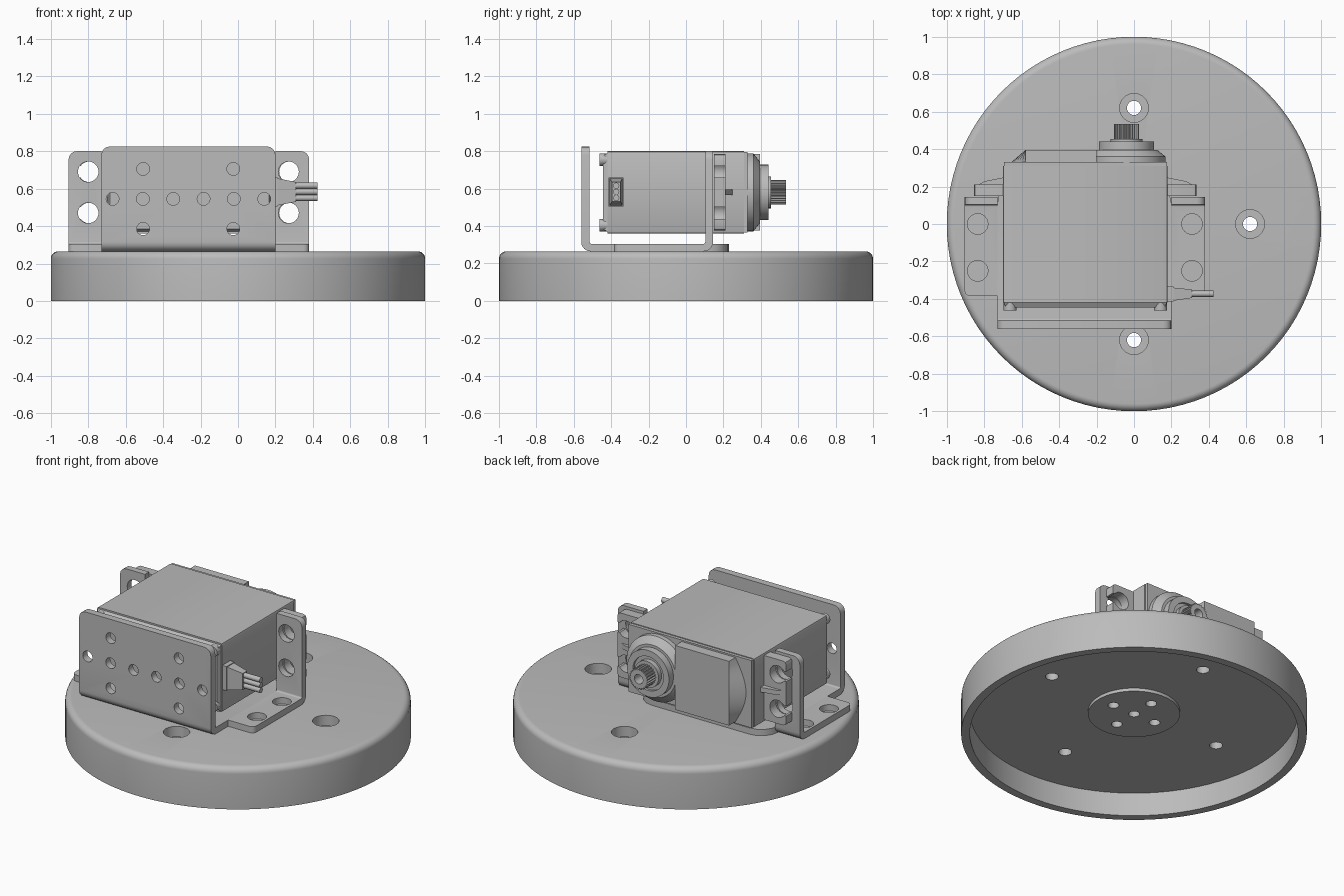
import bpy, bmesh, math
from mathutils import Vector

if "Cube" in bpy.data.objects:
    bpy.data.objects.remove(bpy.data.objects["Cube"])

grey = bpy.data.materials.new("plain grey")
grey.use_nodes = True
GREY = (0.5, 0.5, 0.5, 1)
grey.diffuse_color = GREY
grey.node_tree.nodes["Principled BSDF"].inputs["Base Color"].default_value = GREY


def circle(u, v, r, n=24):
    return [(u + r * math.cos(math.tau * i / n), v + r * math.sin(math.tau * i / n)) for i in range(n)]


def rect(u0, u1, v0, v1):
    return [(u0, v0), (u1, v0), (u1, v1), (u0, v1)]


def arc(u, v, r, start, end, n=6):
    angles = [math.radians(start + (end - start) * i / n) for i in range(n + 1)]
    return [(u + r * math.cos(a), v + r * math.sin(a)) for a in angles]


def prism(bm, axis, a, b, pts, pts2=None):
    """Extrude an outline along an axis from a to b, or loft it into a second one."""
    def place(p, d):
        return {"x": (d, p[0], p[1]), "y": (p[0], d, p[1]), "z": (p[0], p[1], d)}[axis]
    lo = [bm.verts.new(place(p, a)) for p in pts]
    hi = [bm.verts.new(place(p, b)) for p in pts2 or pts]
    faces = [bm.faces.new(lo), bm.faces.new(hi)]
    for i in range(len(lo)):
        j = (i + 1) % len(lo)
        faces.append(bm.faces.new((lo[i], lo[j], hi[j], hi[i])))
    bmesh.ops.recalc_face_normals(bm, faces=faces)


def bevel(bm, direction, test, size, segments=4):
    """Round the edges that run along a direction and whose midpoint passes a test."""
    d = Vector(direction)
    edges = []
    for e in bm.edges:
        run = e.verts[1].co - e.verts[0].co
        if abs(run.normalized().dot(d)) > 0.99 and test((e.verts[0].co + e.verts[1].co) / 2):
            edges.append(e)
    bmesh.ops.bevel(bm, geom=edges, offset=size, segments=segments, affect="EDGES", profile=0.5)


def make(name, bm, cutter=None):
    def to_object(label, mesh_data):
        mesh = bpy.data.meshes.new(label)
        mesh_data.to_mesh(mesh)
        mesh_data.free()
        obj = bpy.data.objects.new(label, mesh)
        bpy.context.scene.collection.objects.link(obj)
        return obj
    obj = to_object(name, bm)
    obj.data.materials.append(grey)
    bpy.ops.object.select_all(action="DESELECT")
    obj.select_set(True)
    bpy.context.view_layer.objects.active = obj
    if cutter:
        tool = to_object(name + "_cutter", cutter)
        tool.hide_render = True
        mod = obj.modifiers.new("holes", "BOOLEAN")
        mod.operation, mod.solver, mod.object = "DIFFERENCE", "EXACT", tool
        bpy.ops.object.modifier_apply(modifier="holes")
        bpy.data.objects.remove(tool)
    bpy.ops.object.shade_smooth_by_angle(angle=math.radians(30))
    return obj


def lathe(bm, profile, steps=96):
    verts = [bm.verts.new((r, 0, z)) for r, z in profile]
    edges = [bm.edges.new(pair) for pair in zip(verts, verts[1:])]
    bmesh.ops.spin(bm, geom=verts + edges, cent=(0, 0, 0), axis=(0, 0, 1),
                   angle=math.tau, steps=steps, use_duplicate=False)
    bmesh.ops.remove_doubles(bm, verts=bm.verts, dist=0.0001)
    bmesh.ops.recalc_face_normals(bm, faces=bm.faces)


# Hollow round base with a low boss underneath
bm, cut = bmesh.new(), bmesh.new()
lathe(bm, [(0, 0.13), (0.266, 0.13), (0.266, 0.15), (0.95, 0.15), (0.95, 0), (1, 0)]
      + arc(0.96, 0.225, 0.04, 0, 90) + [(0, 0.265)])
for x, y in ((1, 0), (-1, 0), (0, 1), (0, -1)):
    # counterbored mounting hole: stepped outline lofted in two pieces
    hole = bmesh.new()
    lathe(hole, [(0, 0.1), (0.038, 0.1), (0.038, 0.2), (0.077, 0.2), (0.077, 0.3), (0, 0.3)], 32)
    bmesh.ops.translate(hole, verts=hole.verts, vec=(0.62 * x, 0.62 * y, 0))
    temp = bpy.data.meshes.new("hole")
    hole.to_mesh(temp)
    hole.free()
    cut.from_mesh(temp)
    bpy.data.meshes.remove(temp)
    prism(cut, "z", 0.1, 0.22, circle(0.155 * x, 0.155 * y, 0.032))
prism(cut, "z", 0.1, 0.22, circle(0, 0, 0.032))
make("round_base", bm, cut)

# Bracket: front plate and floor bent from one sheet
CX, CZ = -0.26, 0.58
bm, cut = bmesh.new(), bmesh.new()
prism(bm, "x", -0.73, 0.20, [(-0.56, 0.825)] + arc(-0.51, 0.315, 0.05, 180, 270)
      + [(0.23, 0.265), (0.23, 0.305)] + arc(-0.505, 0.315, 0.01, 270, 180) + [(-0.515, 0.825)])
bevel(bm, (0, 1, 0), lambda p: p.z > 0.8, 0.045)
bevel(bm, (0, 0, 1), lambda p: p.y > 0.2, 0.12)
for i in range(6):
    prism(cut, "y", -0.7, -0.48, circle(-0.67 + 0.162 * i, 0.545, 0.034))
for x in (-0.507, -0.025):
    for z in (0.385, 0.705):
        prism(cut, "y", -0.7, -0.48, circle(x, z, 0.034))
make("bracket_front_plate", bm, cut)

# Bracket side wings carrying the servo ears
for side, x0, x1, hole_x, floor_x in (("left", 0.20, 0.38, 0.27, 0.31), ("right", -0.905, -0.73, -0.8, -0.835)):
    bm, cut = bmesh.new(), bmesh.new()
    prism(bm, "x", x0, x1, [(-0.385, 0.265)] + arc(0.095, 0.315, 0.05, 270, 360)
          + [(0.145, 0.80), (0.103, 0.80)] + arc(0.093, 0.315, 0.01, 0, -90) + [(-0.385, 0.305)])
    outer = lambda p: abs(p.x - CX) > 0.6
    bevel(bm, (0, 1, 0), lambda p: p.z > 0.75 and outer(p), 0.045)
    bevel(bm, (0, 0, 1), lambda p: p.y < -0.3 and outer(p), 0.03)
    for z in (0.47, 0.69):
        prism(cut, "y", 0.05, 0.2, circle(hole_x, z, 0.055))
    for y in (-0.25, 0):
        prism(cut, "z", 0.2, 0.34, circle(floor_x, y, 0.055))
    make(side + "_bracket_wing", bm, cut)

# Servo case
bm = bmesh.new()
prism(bm, "y", -0.42, 0.31, rect(-0.70, 0.18, 0.36, 0.80))
bevel(bm, (0, 1, 0), lambda p: True, 0.012, 2)
make("servo_case", bm)
bm = bmesh.new()
prism(bm, "y", 0.31, 0.33, rect(-0.695, 0.175, 0.365, 0.795))
prism(bm, "y", -0.445, -0.42, rect(-0.685, 0.165, 0.385, 0.775), rect(-0.695, 0.175, 0.37, 0.79))
make("case_end_caps", bm)

# Corner screws of the case
bm, cut = bmesh.new(), bmesh.new()
for x in (-0.662, 0.142):
    for z in (0.405, 0.755):
        prism(bm, "y", -0.462, -0.42, circle(x, z, 0.034, 20))
        prism(cut, "y", -0.5, -0.45, circle(x, z, 0.018, 6))
make("case_screws", bm, cut)

# Raised gear cover with a sloped curved end
bm = bmesh.new()
bulge = [(-0.58 - 0.075 * math.sin(math.pi * i / 12), 0.785 - 0.41 * i / 12) for i in range(13)]
flat = [(-0.58, z) for _, z in bulge]
prism(bm, "y", 0.33, 0.395, [(-0.2, 0.375), (-0.2, 0.785)] + bulge,
      [(-0.2, 0.375), (-0.2, 0.785)] + flat)
make("gear_cover", bm)

# Round gear housing, stepped and tapered
bm, cut = bmesh.new(), bmesh.new()
SX = -0.04
prism(bm, "y", 0.33, 0.36, circle(SX, CZ, 0.208, 48))
prism(bm, "y", 0.36, 0.395, circle(SX, CZ, 0.208, 48), circle(SX, CZ, 0.165, 48))
prism(bm, "y", 0.395, 0.44, circle(SX, CZ, 0.148, 48))
prism(cut, "y", 0.425, 0.5, circle(SX, CZ, 0.108, 48))
make("gear_housing", bm, cut)

# Splined output shaft with a screw hole
bm, cut = bmesh.new(), bmesh.new()
TEETH = 24
spline = []
for i in range(TEETH * 4):
    r = 0.066 if i % 4 < 2 else 0.058
    a = math.tau * i / (TEETH * 4)
    spline.append((SX + r * math.cos(a), CZ + r * math.sin(a)))
prism(bm, "y", 0.42, 0.535, spline)
prism(cut, "y", 0.46, 0.6, circle(SX, CZ, 0.03))
make("output_shaft", bm, cut)
bm = bmesh.new()
prism(bm, "y", 0.42, 0.455, circle(SX, CZ, 0.085, 32))
make("shaft_collar", bm)

# Mounting ears with open slots, and their ribs
for side, s in (("left", 1), ("right", -1)):
    edge, root, slot = CX + 0.595 * s, CX + 0.43 * s, CX + 0.535 * s
    bm, cut = bmesh.new(), bmesh.new()
    prism(bm, "y", 0.15, 0.212, rect(min(root, edge), max(root, edge), 0.375, 0.785))
    bevel(bm, (0, 1, 0), lambda p: abs(p.x - CX) > 0.55, 0.02, 2)
    for z in (0.47, 0.69):
        a = 0 if s > 0 else 180
        keyhole = arc(slot, z, 0.055, a + 35, a + 325, 20)
        tip = edge + 0.05 * s
        keyhole += [(tip, keyhole[-1][1]), (tip, keyhole[0][1])]
        prism(cut, "y", 0.1, 0.3, keyhole)
    make(side + "_mounting_ear", bm, cut)
    bm = bmesh.new()
    prism(bm, "z", 0.565, 0.595, [(root, 0.21), (CX + 0.57 * s, 0.21), (CX + 0.54 * s, 0.228), (root, 0.25)])
    make(side + "_ear_rib", bm)

# Cable strain relief and three wires
bm = bmesh.new()
prism(bm, "x", 0.17, 0.21, rect(-0.415, -0.335, 0.505, 0.66))
prism(bm, "x", 0.21, 0.31, rect(-0.41, -0.34, 0.51, 0.655), rect(-0.395, -0.35, 0.53, 0.635))
make("cable_strain_relief", bm)
bm = bmesh.new()
for i in range(3):
    prism(bm, "x", 0.30, 0.425, circle(-0.373, 0.55 + 0.033 * i, 0.0165, 16))
make("cable_wires", bm)
